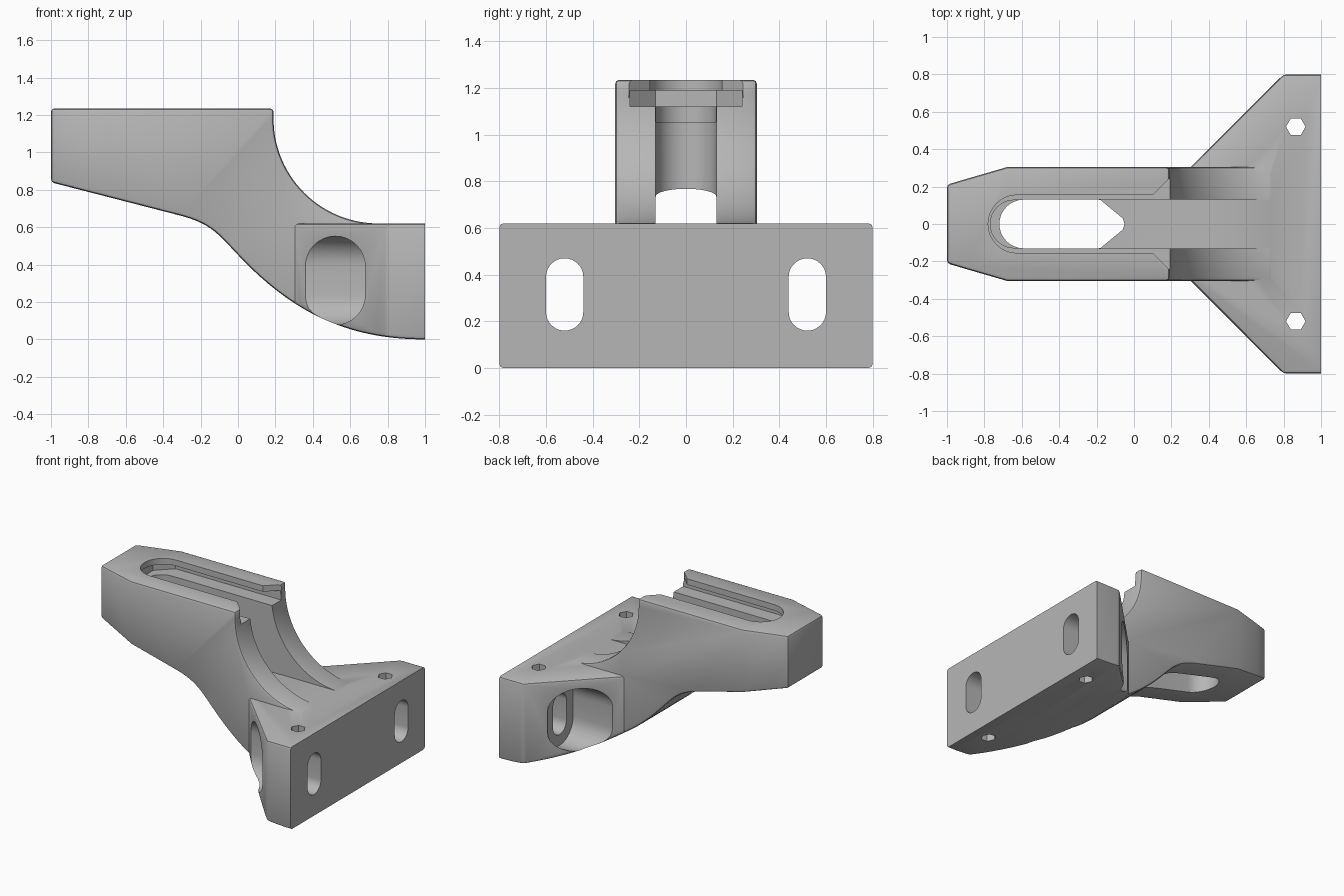
import bpy, bmesh, math
from mathutils import Vector
from mathutils.geometry import interpolate_bezier

if "Cube" in bpy.data.objects:
    bpy.data.objects.remove(bpy.data.objects["Cube"])

grey = bpy.data.materials.new("plain grey")
grey.use_nodes = True
tone = (0.47, 0.47, 0.47, 1)
grey.diffuse_color = tone
grey.node_tree.nodes["Principled BSDF"].inputs["Base Color"].default_value = tone


def prism(name, points, axis, low, high):
    """Extrude a 2D outline along the given axis."""
    place = {"x": lambda u, v, d: (d, u, v),
             "y": lambda u, v, d: (u, d, v),
             "z": lambda u, v, d: (u, v, d)}[axis]
    bm = bmesh.new()
    face = bm.faces.new([bm.verts.new(place(u, v, low)) for u, v in points])
    side = bmesh.ops.extrude_face_region(bm, geom=[face])
    moved = [g for g in side["geom"] if isinstance(g, bmesh.types.BMVert)]
    bmesh.ops.translate(bm, verts=moved, vec=place(0, 0, high - low))
    bmesh.ops.recalc_face_normals(bm, faces=bm.faces)
    mesh = bpy.data.meshes.new(name)
    bm.to_mesh(mesh)
    bm.free()
    mesh.materials.append(grey)
    ob = bpy.data.objects.new(name, mesh)
    bpy.context.collection.objects.link(ob)
    return ob


def apply(ob, mod):
    bpy.context.view_layer.objects.active = ob
    bpy.ops.object.modifier_apply(modifier=mod.name)


def combine(ob, other, operation):
    mod = ob.modifiers.new("combine", "BOOLEAN")
    mod.operation, mod.solver, mod.object = operation, "EXACT", other
    apply(ob, mod)
    bpy.data.objects.remove(other)


def soften(ob, width):
    mod = ob.modifiers.new("soften", "BEVEL")
    mod.width, mod.segments = width, 2
    mod.limit_method, mod.angle_limit = "ANGLE", math.radians(32)
    apply(ob, mod)


def arc(cx, cy, r, start, end, n=16):
    angles = [math.radians(start + (end - start) * i / n) for i in range(n + 1)]
    return [(cx + r * math.cos(a), cy + r * math.sin(a)) for a in angles]


def upright_slot(cx, cz, r, half):
    return arc(cx, cz + half, r, 0, 180) + arc(cx, cz - half, r, 180, 360)


def bezier(*points, n=14):
    return [(p.x, p.y) for p in interpolate_bezier(*[Vector(p) for p in points], n)]


def mirrored(points):
    """Close an outline given by its +y half."""
    return points + [(x, -y) for x, y in reversed(points)]


# Underside curve shared by arm and mounting bracket
belly = bezier((1, 0), (0.65, 0), (0.35, 0.1), (0.05, 0.4), n=24)
neck = bezier((0.05, 0.4), (-0.1, 0.55), (-0.12, 0.61), (-0.3, 0.66))

# Arm: side profile trimmed by a tapered plan
under = [p for p in belly if p[0] < 0.75] + neck[1:]
profile = [(-1, 0.84), (-1, 1.235), (0.19, 1.235)]
profile += arc(0.75, 1.18, 0.56, 180, 270, 28) + under
arm = prism("arm", profile, "y", -0.305, 0.305)
plan = mirrored([(-1.001, 0.21), (-0.9, 0.24), (-0.68, 0.304), (0.9, 0.304)])
combine(arm, prism("plan", plan, "z", -0.1, 1.4), "INTERSECT")
soften(arm, 0.018)

# Deep channel, open towards the bracket
channel = arc(-0.59, 0, 0.13, 90, 270) + [(1, -0.13), (1, 0.13)]
combine(arm, prism("channel", channel, "z", 0.618, 1.4), "DIFFERENCE")

# Opening through the underside with a pointed end
opening = arc(-0.59, 0, 0.129, 90, 270)
opening += [(-0.18, -0.129), (-0.06, -0.03), (-0.05, 0), (-0.06, 0.03), (-0.18, 0.129)]
combine(arm, prism("opening", opening, "z", 0.2, 0.9), "DIFFERENCE")

# Step behind the channel end
step = arc(-0.64, 0, 0.128, 90, 270) + [(0, -0.128), (0, 0.128)]
combine(arm, prism("step", step, "z", 1.055, 1.3), "DIFFERENCE")

# Wide undercut below the lips
undercut = mirrored([(-0.8, 0.13), (-0.69, 0.24), (0.4, 0.24)])
combine(arm, prism("undercut", undercut, "z", 1.12, 1.19), "DIFFERENCE")

# Slot between the lips with a flared mouth
lips = arc(-0.625, 0, 0.155, 90, 270)
lips += [(0.1, -0.155), (0.22, -0.275), (0.22, 0.275), (0.1, 0.155)]
combine(arm, prism("lip_slot", lips, "z", 1.16, 1.4), "DIFFERENCE")

# Mounting bracket: same underside, wedge plan, flat back
side = [(1.1, 0.62), (1.1, 0)] + [p for p in belly if p[0] > 0.2] + [(0.2, 0.62)]
bracket = prism("mounting_bracket", side, "y", -0.9, 0.9)
wedge = mirrored([(0.25, 0.25), (0.8, 0.8), (1.09, 0.8)])
combine(bracket, prism("wedge", wedge, "z", -0.1, 0.7), "INTERSECT")
soften(bracket, 0.018)
trim = [(1, -1), (1.3, -1), (1.3, 1), (1, 1)]
combine(bracket, prism("trim", trim, "z", -0.2, 0.8), "DIFFERENCE")

# Screw slots, head pockets and hexagonal pin holes on both wings
for s in (-1, 1):
    y = 0.52 * s
    cuts = [prism("pocket", upright_slot(y, 0.315, 0.16, 0.077), "x", 0.2, 0.69),
            prism("screw_slot", upright_slot(y, 0.315, 0.08, 0.075), "x", 0.6, 1.2),
            prism("pin_hole", arc(0.865, y, 0.052, 0, 300, 5), "z", -0.1, 0.8)]
    for cut in cuts:
        combine(bracket, cut, "DIFFERENCE")

# Join into one solid
combine(arm, bracket, "UNION")
arm.name = arm.data.name = "arm_bracket"
bpy.ops.object.select_all(action="DESELECT")
arm.select_set(True)
bpy.context.view_layer.objects.active = arm
bpy.ops.object.shade_smooth_by_angle(angle=math.radians(30))
